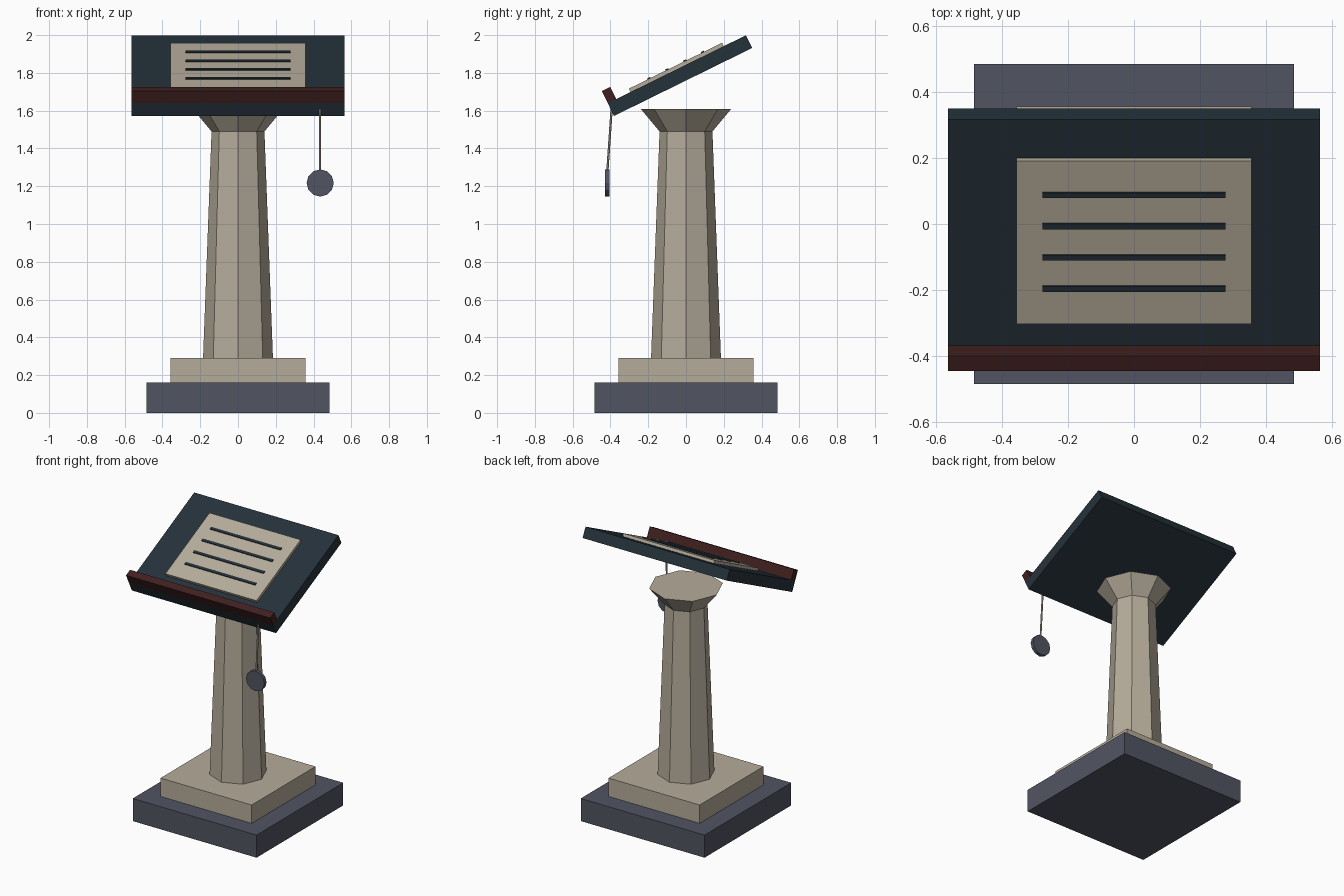
import bpy, bmesh, math
from mathutils import Matrix, Vector

cube = bpy.data.objects.get("Cube")
if cube:
    bpy.data.objects.remove(cube, do_unlink=True)


def material(name, rgb):
    mat = bpy.data.materials.new(name)
    mat.use_nodes = True
    mat.diffuse_color = (*rgb, 1)
    mat.node_tree.nodes["Principled BSDF"].inputs["Base Color"].default_value = (*rgb, 1)
    return mat


stone = material("warm stone", (0.46, 0.41, 0.325))
slate = material("slate grey", (0.083, 0.09, 0.122))
teal = material("dark teal", (0.018, 0.031, 0.042))
brown = material("dark red brown", (0.05, 0.015, 0.014))


def finish(name, bm, mat, matrix=Matrix()):
    bmesh.ops.recalc_face_normals(bm, faces=bm.faces)
    mesh = bpy.data.meshes.new(name)
    bm.to_mesh(mesh)
    bm.free()
    mesh.materials.append(mat)
    obj = bpy.data.objects.new(name, mesh)
    obj.matrix_world = matrix
    bpy.context.collection.objects.link(obj)
    return obj


def box(name, half_x, y, z, mat, matrix=Matrix()):
    """Box centred on x, spanning the y and z ranges."""
    bm = bmesh.new()
    bmesh.ops.create_cube(bm, size=1)
    bmesh.ops.scale(bm, vec=(2 * half_x, y[1] - y[0], z[1] - z[0]), verts=bm.verts)
    bmesh.ops.translate(bm, vec=(0, sum(y) / 2, sum(z) / 2), verts=bm.verts)
    return finish(name, bm, mat, matrix)


def frustum(name, sides, r1, r2, start, end, mat):
    """Tapered prism between two points."""
    start, end = Vector(start), Vector(end)
    axis = end - start
    bm = bmesh.new()
    bmesh.ops.create_cone(bm, cap_ends=True, segments=sides,
                          radius1=r1, radius2=r2, depth=axis.length)
    turn = Vector((0, 0, 1)).rotation_difference(axis).to_matrix().to_4x4()
    return finish(name, bm, mat, Matrix.Translation((start + end) / 2) @ turn)


# Stepped base
box("base", 0.485, (-0.485, 0.485), (0, 0.16), slate)
box("plinth", 0.357, (-0.357, 0.357), (0.16, 0.29), stone)

# Octagonal column and flared capital
frustum("column", 8, 0.185, 0.14, (0, 0, 0.29), (0, 0, 1.49), stone)
frustum("capital", 8, 0.14, 0.24, (0, 0, 1.49), (0, 0, 1.61), stone)

# Tilted desk: local y runs up the slope, local z is its normal
tilt = Matrix.Translation((0, -0.381, 1.572)) @ Matrix.Rotation(math.radians(26.2), 4, "X")
box("desk", 0.565, (0, 0.815), (0, 0.075), teal, tilt)
box("book_lip", 0.565, (0, 0.05), (0.075, 0.147), brown, tilt)
box("page", 0.357, (0.134, 0.684), (0.075, 0.095), stone, tilt)
for i in range(4):
    y = 0.254 + i * 0.1055
    box(f"text_line_{i + 1}", 0.277, (y - 0.009, y + 0.009), (0.095, 0.101), teal, tilt)

# Hanging cord and disc
frustum("cord", 6, 0.006, 0.006, (0.435, -0.417, 1.27), (0.435, -0.393, 1.62), stone)
frustum("hanging_disc", 12, 0.072, 0.072, (0.435, -0.405, 1.217), (0.435, -0.429, 1.217), slate)
